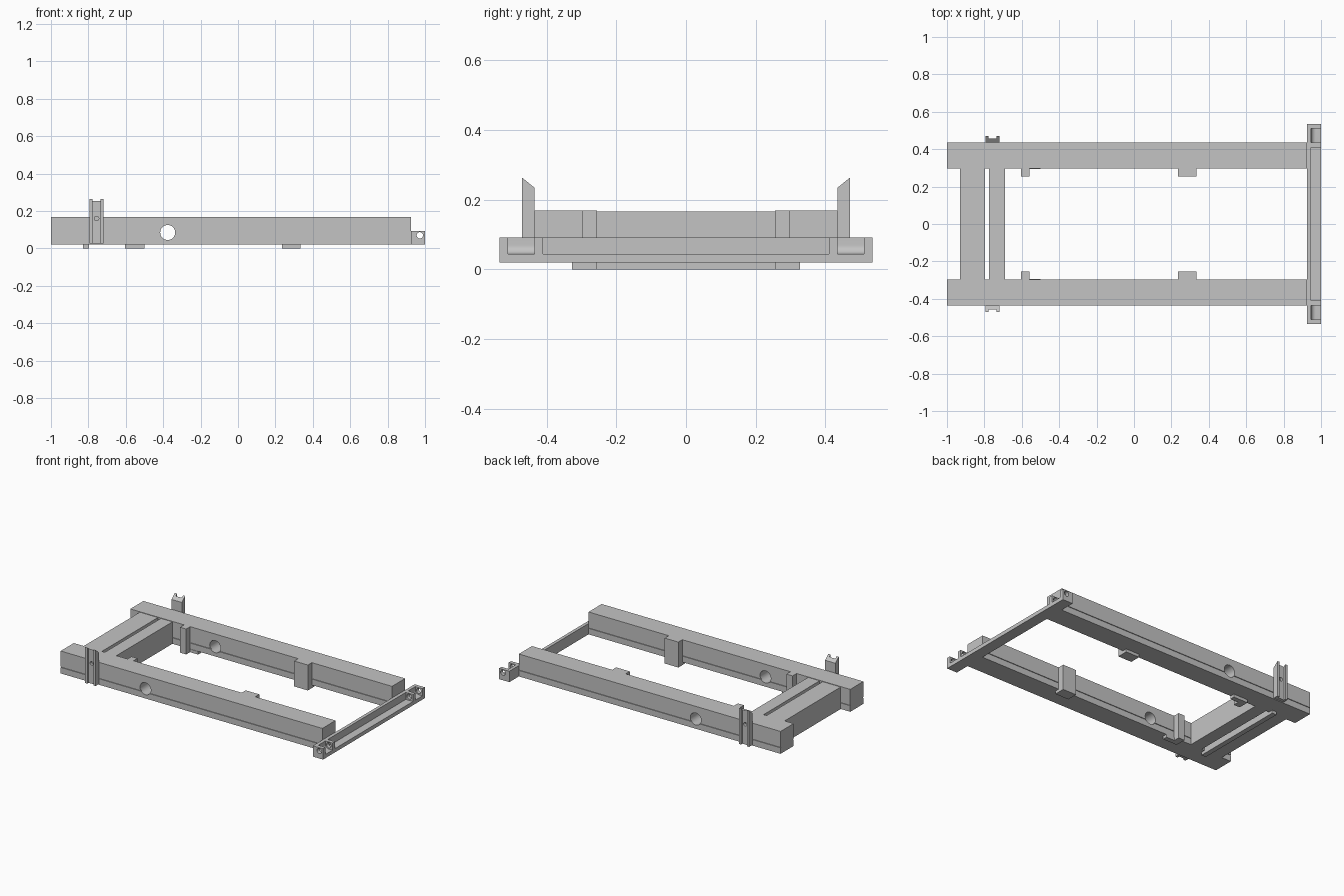
import bpy, bmesh, math
from mathutils import Matrix, Vector

if "Cube" in bpy.data.objects:
    bpy.data.objects.remove(bpy.data.objects["Cube"], do_unlink=True)

grey = bpy.data.materials.new("plain_grey")
grey.use_nodes = True
grey.diffuse_color = (0.55, 0.55, 0.55, 1)
grey.node_tree.nodes["Principled BSDF"].inputs["Base Color"].default_value = grey.diffuse_color


def finish(name, bm):
    bmesh.ops.recalc_face_normals(bm, faces=bm.faces)
    mesh = bpy.data.meshes.new(name)
    bm.to_mesh(mesh)
    bm.free()
    mesh.materials.append(grey)
    obj = bpy.data.objects.new(name, mesh)
    bpy.context.scene.collection.objects.link(obj)
    return obj


def box(name, x, y, z):
    bm = bmesh.new()
    bmesh.ops.create_cube(bm, size=1)
    for v in bm.verts:
        v.co = Vector([(r[0] + r[1]) / 2 + c * (r[1] - r[0]) for c, r in zip(v.co, (x, y, z))])
    return finish(name, bm)


def prism(name, points, place, start, end):
    """Extrude a profile; place(a, b, t) gives the 3D position."""
    bm = bmesh.new()
    face = bm.faces.new([bm.verts.new(place(a, b, start)) for a, b in points])
    new = bmesh.ops.extrude_face_region(bm, geom=[face])["geom"]
    shift = Vector(place(0, 0, end)) - Vector(place(0, 0, start))
    bmesh.ops.translate(bm, vec=shift, verts=[g for g in new if isinstance(g, bmesh.types.BMVert)])
    return finish(name, bm)


def cylinder_y(name, x, z, radius, y0, y1):
    bm = bmesh.new()
    bmesh.ops.create_cone(bm, cap_ends=True, segments=32, radius1=radius, radius2=radius, depth=y1 - y0,
                          matrix=Matrix.Translation((x, (y0 + y1) / 2, z)) @ Matrix.Rotation(math.pi / 2, 4, 'X'))
    return finish(name, bm)


def cut(obj, *cutters):
    for c in cutters:
        c.hide_render = True
        mod = obj.modifiers.new("cut", 'BOOLEAN')
        mod.operation, mod.solver, mod.object = 'DIFFERENCE', 'EXACT', c
        bpy.context.view_layer.objects.active = obj
        bpy.ops.object.modifier_apply(modifier=mod.name)
        bpy.data.objects.remove(c, do_unlink=True)


def span(side, a, b):
    return tuple(sorted((side * a, side * b)))


IN, OUT, LOW, TOP = 0.297, 0.435, 0.02, 0.169
G = 0.005   # depth and height of the rail grooves

for side, tag in ((1, "left"), (-1, "right")):
    # long rail with a thin groove on each face and a round through hole
    profile = [(IN, LOW), (OUT, LOW), (OUT, 0.06), (OUT - G, 0.06), (OUT - G, 0.06 + G), (OUT, 0.06 + G),
               (OUT, TOP), (IN, TOP), (IN, 0.06 + G), (IN + G, 0.06 + G), (IN + G, 0.06), (IN, 0.06)]
    rail = prism(tag + "_rail", profile, lambda a, b, t: (t, side * a, b), -1, 0.925)
    cut(rail, cylinder_y("hole", -0.376, 0.085, 0.04, *span(side, 0.2, 0.5)))

    # inner clips, each a post with a foot hooked under the rail
    for label, x0, x1, foot in (("narrow", -0.605, -0.56, -0.5), ("wide", 0.235, 0.335, 0.335)):
        box(f"{tag}_{label}_post", (x0, x1), span(side, 0.255, IN), (0, TOP))
        box(f"{tag}_{label}_foot", (x0, foot), span(side, IN - 0.002, 0.327), (0, LOW))

    # upright channel bracket with a sloped top and a screw hole
    cx, w, g, y1 = -0.756, 0.038, 0.022, 0.471
    channel = [(-w, OUT), (w, OUT), (w, y1), (g, y1), (g, y1 - 0.014),
               (-g, y1 - 0.014), (-g, y1), (-w, y1)]
    bracket = prism(tag + "_bracket", channel, lambda a, b, t: (cx + a, side * b, t), 0.025, 0.264)
    slope = prism("slope", [(OUT - 0.012, 0.225), (y1 + 0.012, 0.274), (OUT - 0.012, 0.3)],
                  lambda a, b, t: (t, side * a, b), cx - 0.1, cx + 0.1)
    cut(bracket, slope, cylinder_y("screw", cx, 0.16, 0.012, *span(side, OUT + 0.005, 0.5)))

# cross bars between the rails, with a thin strip below
box("end_cross_bar", (-0.93, -0.797), (-IN, IN), (LOW, 0.166))
box("inner_cross_bar", (-0.775, -0.69), (-IN, IN), (LOW, 0.166))
box("cross_bar_strip", (-0.83, -0.797), (-0.327, 0.327), (0, LOW))

# end beam, opened along the middle and at both ends
beam = box("end_beam", (0.925, 1), (-0.535, 0.535), (LOW, 0.092))
cut(beam, box("middle", (0.947, 1.1), (-0.41, 0.41), (0.045, 0.2)))
for side in (1, -1):
    pocket = span(side, 0.435, 0.51)
    cut(beam, cylinder_y("round", 0.972, 0.07, 0.025, *pocket),
        box("opening", (0.972, 1.1), pocket, (0.045, 0.2)),
        box("slot", (0.947, 1.1), pocket, (0.07, 0.2)),
        cylinder_y("pin", 0.972, 0.07, 0.017, *span(side, 0.38, 0.6)))

# smooth the round holes while keeping edges sharp
for obj in bpy.context.scene.objects:
    obj.select_set(obj.type == 'MESH')
bpy.context.view_layer.objects.active = beam
bpy.ops.object.shade_smooth_by_angle(angle=math.radians(30))
